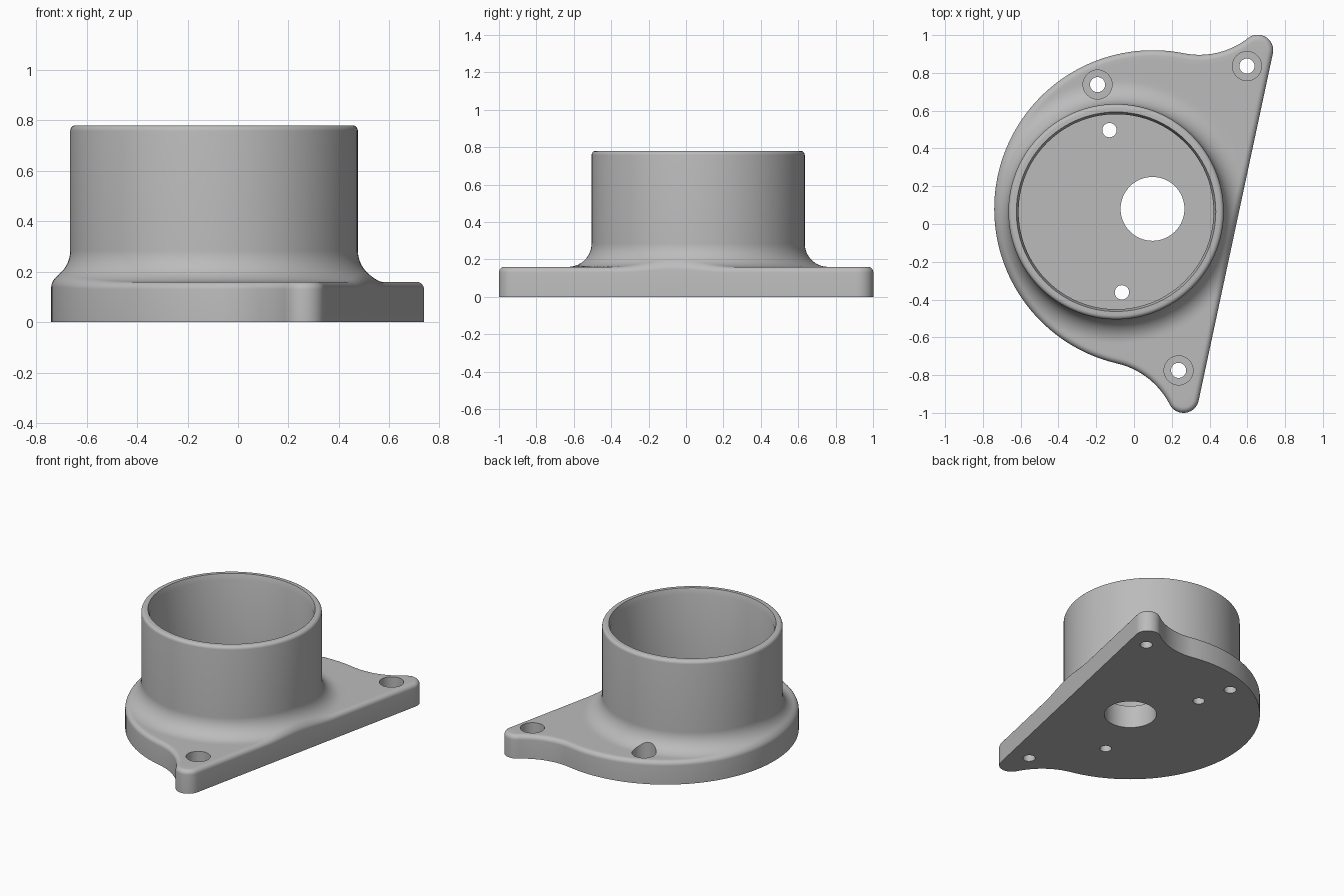
import bpy
import bmesh
from math import atan2, cos, sin, pi, sqrt, radians
from mathutils import Vector

old = bpy.data.objects.get("Cube")
if old:
    bpy.data.objects.remove(old, do_unlink=True)

grey = bpy.data.materials.new("plain grey")
grey.use_nodes = True
grey.diffuse_color = (0.5, 0.5, 0.5, 1)
grey.node_tree.nodes["Principled BSDF"].inputs["Base Color"].default_value = (0.5, 0.5, 0.5, 1)

# Main dimensions
PLATE, HEIGHT = 0.16, 0.78
TUBE, BORE, RIM = 0.57, 0.516, 0.528
FLARE, EDGE, LIP = 0.125, 0.03, 0.022
tube_c = Vector((-0.095, 0.065))
disc_c, DISC = Vector((0.1, 0.08)), 0.84
back_c, front_c, TIP = Vector((0.655, 0.92)), Vector((0.262, -0.918)), 0.082
SWEEP = 0.42


def angle(v):
    return atan2(v.y, v.x)


def polar(a):
    return Vector((cos(a), sin(a)))


def sweep_centre(tip, side):
    """Centre of the hollow arc touching both the disc and a tip circle."""
    a, b = DISC + SWEEP, TIP + SWEEP
    axis = tip - disc_c
    d = axis.length
    axis.normalize()
    along = (a * a - b * b + d * d) / (2 * d)
    across = sqrt(a * a - along * along)
    return disc_c + axis * along + Vector((-axis.y, axis.x)) * across * side


def arc(c, r, start, end, n, turn=1):
    """Points and outward normals; turn -1 makes a hollow arc."""
    span = ((end - start) * turn) % (2 * pi)
    dirs = [polar(start + turn * span * i / n) for i in range(n)]
    return [(c + d * r, d * turn) for d in dirs]


# Plate outline, counter-clockwise from the front tip
run = (back_c - front_c).normalized()
side_n = Vector((run.y, -run.x))
hollow_b, hollow_f = sweep_centre(back_c, 1), sweep_centre(front_c, -1)
outline = [(front_c.lerp(back_c, i / 50) + side_n * TIP, side_n) for i in range(50)]
outline += arc(back_c, TIP, angle(side_n), angle(hollow_b - back_c), 16)
outline += arc(hollow_b, SWEEP, angle(back_c - hollow_b), angle(disc_c - hollow_b), 24, -1)
outline += arc(disc_c, DISC, angle(hollow_b - disc_c), angle(hollow_f - disc_c), 72)
outline += arc(hollow_f, SWEEP, angle(disc_c - hollow_f), angle(front_c - hollow_f), 24, -1)
outline += arc(front_c, TIP, angle(hollow_f - front_c), angle(side_n), 16)


def top_height(p):
    """Plate top, rising in a fillet towards the tube."""
    gap = min(max(TUBE + FLARE - (p - tube_c).length, 0), FLARE)
    return PLATE + FLARE - sqrt(FLARE * FLARE - gap * gap)


# Rings of the body, from the underside up and into the bore
rings = [[(*p, 0) for p, n in outline]]
for i in range(7):
    t = i / 6 * pi / 2
    ring = []
    for p, n in outline:
        q = p - n * EDGE * (1 - cos(t))
        ring.append((*q, top_height(q) - EDGE * (1 - sin(t))))
    rings.append(ring)
inner_edge = [Vector(c[:2]) - tube_c for c in rings[-1]]
STEPS = 24
for i in range(1, STEPS + 1):
    t = (1 - i / STEPS) ** 2
    ring = []
    for v in inner_edge:
        q = tube_c + v.normalized() * (TUBE + (v.length - TUBE) * t)
        ring.append((*q, top_height(q)))
    rings.append(ring)
profile = [(TUBE - LIP * (1 - cos(i * pi / 10)), HEIGHT - LIP * (1 - sin(i * pi / 10)))
           for i in range(6)]
profile += [(RIM, HEIGHT), (BORE, HEIGHT - 0.04), (BORE, PLATE)]
for r, z in profile:
    rings.append([(*(tube_c + v.normalized() * r), z) for v in inner_edge])

bm = bmesh.new()
loops = [[bm.verts.new(c) for c in ring] for ring in rings]
count = len(outline)
for low, high in zip(loops, loops[1:]):
    for i in range(count):
        j = (i + 1) % count
        bm.faces.new((low[i], low[j], high[j], high[i]))
bm.faces.new(loops[0][::-1])
bm.faces.new(loops[-1])
bmesh.ops.recalc_face_normals(bm, faces=bm.faces)
mesh = bpy.data.meshes.new("flanged_housing")
bm.to_mesh(mesh)
bm.free()
mesh.materials.append(grey)
body = bpy.data.objects.new("flanged_housing", mesh)
bpy.context.collection.objects.link(body)


def drill(name, x, y, r, low, high, sides=40):
    bpy.ops.mesh.primitive_cylinder_add(vertices=sides, radius=r, depth=high - low,
                                        location=(x, y, (low + high) / 2))
    cutter = bpy.context.object
    cutter.name = name
    cutter.hide_render = True
    cutter.data.materials.append(grey)
    mod = body.modifiers.new(name, "BOOLEAN")
    mod.operation, mod.solver, mod.object = "DIFFERENCE", "EXACT", cutter
    return cutter


# Holes: shaft, two floor holes, three counterbored screw holes
cutters = [drill("shaft_hole", 0.098, 0.08, 0.169, -0.1, 0.3, 64)]
for x, y in ((-0.13, 0.497), (-0.064, -0.362)):
    cutters.append(drill("floor_hole", x, y, 0.038, -0.1, 0.3))
for x, y in ((-0.193, 0.738), (0.598, 0.836), (0.236, -0.775)):
    cutters.append(drill("screw_hole", x, y, 0.04, -0.1, 0.3))
    cutters.append(drill("counterbore", x, y, 0.077, 0.06, 0.4))

bpy.ops.object.select_all(action="DESELECT")
body.select_set(True)
bpy.context.view_layer.objects.active = body
for mod in list(body.modifiers):
    bpy.ops.object.modifier_apply(modifier=mod.name)
for cutter in cutters:
    bpy.data.objects.remove(cutter, do_unlink=True)
bpy.ops.object.shade_smooth_by_angle(angle=radians(30))
